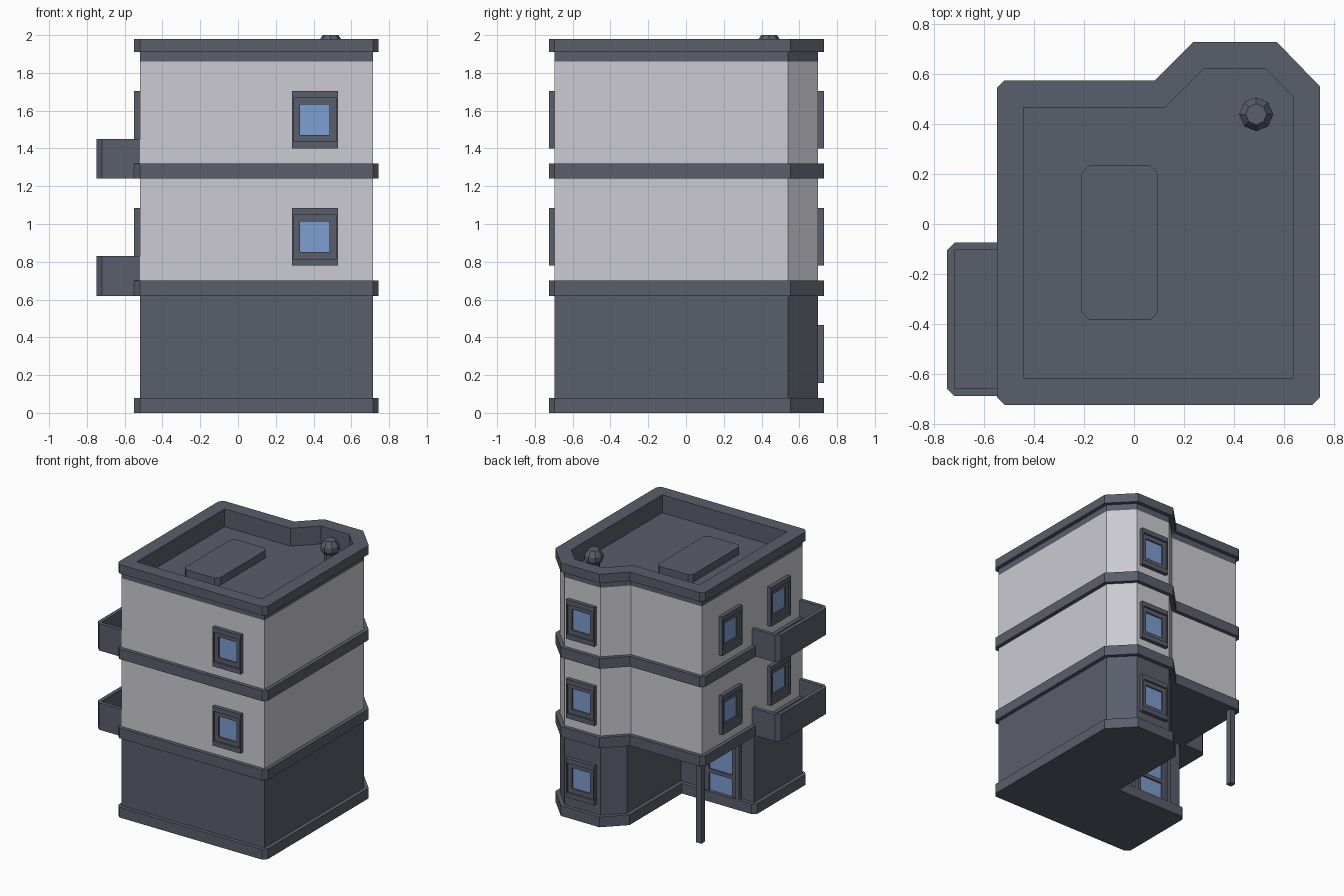
import bpy, bmesh, math
from mathutils import Vector, Matrix

if "Cube" in bpy.data.objects:
    bpy.data.objects.remove(bpy.data.objects["Cube"])


def material(name, rgb):
    m = bpy.data.materials.new(name)
    m.diffuse_color = (*rgb, 1)
    m.use_nodes = True
    m.node_tree.nodes["Principled BSDF"].inputs["Base Color"].default_value = m.diffuse_color
    return m


SLATE = material("slate grey", (0.102, 0.112, 0.150))
WALL = material("pale wall", (0.60, 0.595, 0.65))
GLASS = material("window blue", (0.205, 0.342, 0.64))


def outline(pts, off=0.0, chamfer=0.0):
    """Offset a counter-clockwise polygon; square outer corners become two points."""
    out, n = [], len(pts)
    for i in range(n):
        a, p, b = (Vector(pts[(i + k) % n]) for k in (-1, 0, 1))
        d1, d2 = (p - a).normalized(), (b - p).normalized()
        n1, n2 = Vector((d1.y, -d1.x)), Vector((d2.y, -d2.x))
        q = p + (n1 + n2) * off / (1 + n1.dot(n2))
        if abs(d1.dot(d2)) < 0.1 and d1.cross(d2) > 0:
            out += [q - d1 * chamfer, q + d2 * chamfer]
        else:
            out.append(q)
    return out


def loft(name, loops, mats, caps=(True, True), end_mat=0, matrix=None):
    """Join equal-length (points, height) loops into a skin."""
    bm = bmesh.new()
    rings = [[bm.verts.new((p[0], p[1], z)) for p in pts] for pts, z in loops]
    n = len(rings[0])
    for r, s in zip(rings, rings[1:]):
        for i in range(n):
            j = (i + 1) % n
            bm.faces.new((r[i], r[j], s[j], s[i]))
    if caps[0]:
        bm.faces.new(rings[0][::-1])
    if caps[1]:
        bm.faces.new(rings[-1]).material_index = end_mat
    bmesh.ops.remove_doubles(bm, verts=bm.verts, dist=1e-5)
    if matrix:
        bm.transform(matrix)
    me = bpy.data.meshes.new(name)
    bm.to_mesh(me)
    bm.free()
    for m in mats:
        me.materials.append(m)
    ob = bpy.data.objects.new(name, me)
    bpy.context.collection.objects.link(ob)
    return ob


def prism(name, pts, z0, z1, mat=SLATE, caps=(True, True)):
    return loft(name, [(pts, z0), (pts, z1)], [mat], caps)


def rect(x0, x1, y0, y1):
    return [(x0, y0), (x1, y0), (x1, y1), (x0, y1)]


# Plans: full upper floor with bay, and ground floor with a corner porch cut out
FULL = [(-0.52, -0.695), (0.715, -0.695), (0.715, 0.54), (0.56, 0.70),
        (0.25, 0.70), (0.095, 0.545), (-0.52, 0.545)]
GROUND = FULL[:5] + [(0.115, 0.565), (0.115, -0.10), (-0.52, -0.10)]

# Ground floor, plinth and upper walls
prism("ground_floor", outline(GROUND), 0.0, 0.66)
prism("plinth", outline(GROUND, 0.03, 0.03), 0.0, 0.08)
prism("upper_walls", outline(FULL), 0.66, 1.86, WALL, (False, False))

# Floor bands
for i, z in enumerate((0.62, 1.24)):
    prism(f"floor_band_{i}", outline(FULL, 0.03, 0.03), z, z + 0.08)

# Roof with parapet and sunken deck
loft("roof", [(outline(FULL), 1.86), (outline(FULL), 1.91),
              (outline(FULL, 0.03, 0.03), 1.91), (outline(FULL, 0.03, 0.03), 1.98),
              (outline(FULL, -0.077), 1.98), (outline(FULL, -0.077), 1.84)],
     [SLATE], (False, True))

# Roof hatch and vent
prism("roof_hatch", outline(rect(-0.21, 0.095, -0.385, 0.235), 0, 0.03), 1.83, 1.90)
ring = lambda r: [(0.49 + r * math.cos(k * math.pi / 4), 0.44 + r * math.sin(k * math.pi / 4))
                  for k in range(8)]
loft("roof_vent", [(ring(r), z) for r, z in
                   ((0.045, 1.83), (0.045, 1.895), (0.068, 1.92), (0.068, 1.96), (0.042, 2.0))],
     [SLATE])

# Balconies on the left side
BALCONY = rect(-0.75, -0.49, -0.69, -0.075)
for i, z in enumerate((0.62, 1.24)):
    outer, inner = outline(BALCONY, 0, 0.03), outline(BALCONY, -0.03)
    loft(f"balcony_{i}", [(outer, z), (outer, z + 0.21), (inner, z + 0.21), (inner, z + 0.06)],
         [SLATE])

# Porch post
prism("porch_post", rect(-0.513, -0.467, 0.497, 0.543), 0.0, 0.64)


def window(name, pos, angle, hw=0.122, hh=0.153, iw=0.112, ih=0.116, gw=0.078, gh=0.081):
    """Stepped frame with recessed glass; angle turns it from facing -y."""
    box = lambda w, h: rect(-w, w, -h, h)
    mtx = (Matrix.Translation(pos) @ Matrix.Rotation(angle, 4, 'Z')
           @ Matrix.Rotation(math.pi / 2, 4, 'X'))
    loft(name, [(box(hw, hh), -0.01), (box(hw, hh), 0.03), (box(iw, ih), 0.03),
                (box(iw, ih), 0.015), (box(gw, gh), 0.015), (box(gw, gh), 0.004)],
         [SLATE, GLASS], (False, True), 1, mtx)


# Windows: front, left side and bay
for i, z in enumerate((0.932, 1.552)):
    window(f"front_window_{i}", (0.407, -0.695, z), 0)
    for j, y in enumerate((0.21, -0.39)):
        window(f"side_window_{i}_{j}", (-0.52, y, z), -math.pi / 2)
for i, z in enumerate((0.312, 0.932, 1.552)):
    window(f"bay_window_{i}", (0.407, 0.70, z), math.pi)

# Porch door with crossbar
window("porch_door", (-0.24, -0.10, 0.28), math.pi, 0.17, 0.28, 0.14, 0.25, 0.10, 0.23)
prism("door_crossbar", rect(-0.345, -0.135, -0.10, -0.083), 0.22, 0.25)
